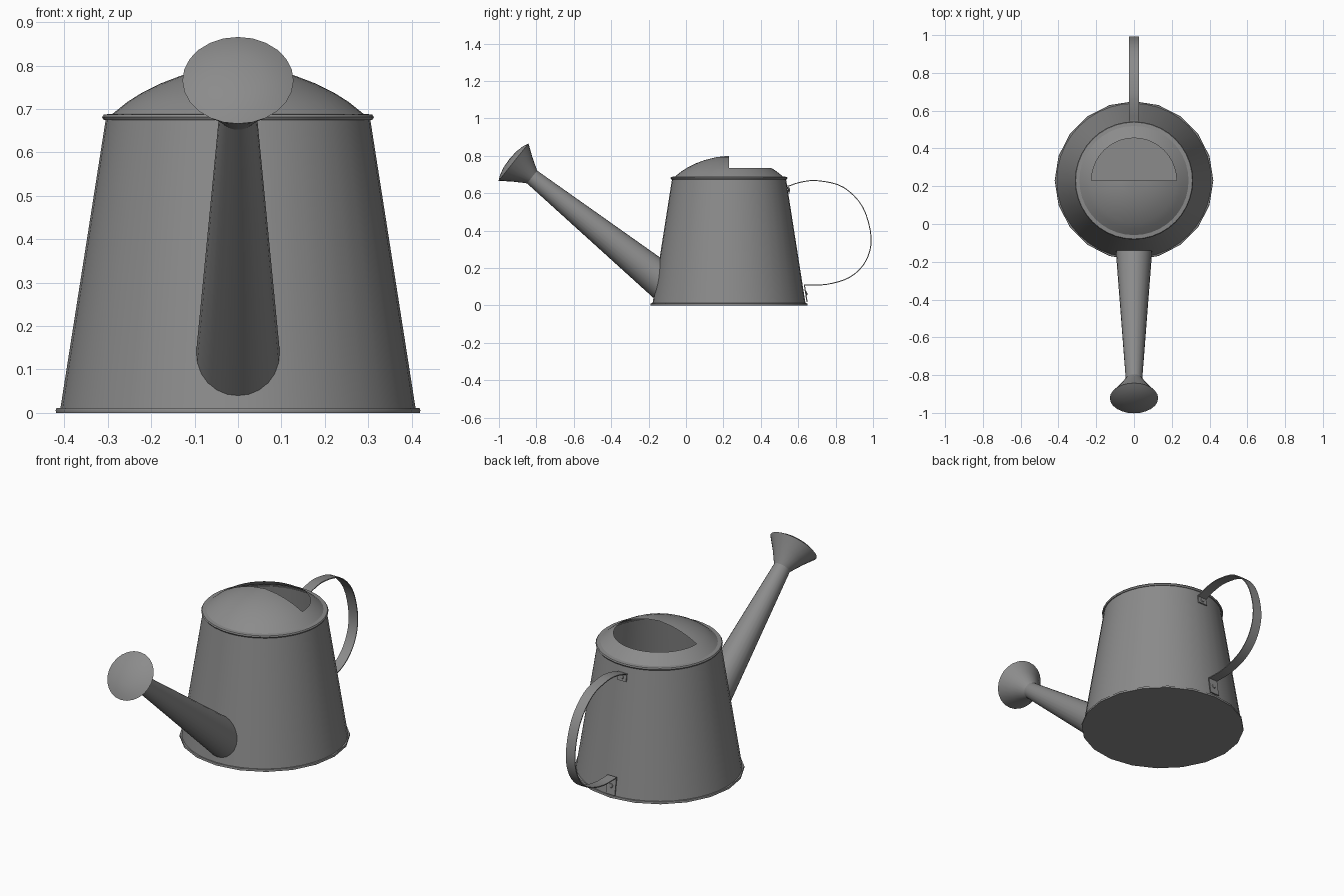
import bpy, bmesh, math
from mathutils import Vector, Matrix

cube = bpy.data.objects.get("Cube")
if cube:
    bpy.data.objects.remove(cube)

metal = bpy.data.materials.new("grey_metal")
metal.use_nodes = True
GREY = (0.26, 0.26, 0.26, 1)
metal.diffuse_color = GREY
metal.node_tree.nodes["Principled BSDF"].inputs["Base Color"].default_value = GREY

CY = 0.23                                   # can axis
BASE_R, TOP_R, TOP_Z = 0.41, 0.304, 0.68
SLOPE = (BASE_R - TOP_R) / TOP_Z


def finish(name, bm, matrix=Matrix(), angle=35):
    bmesh.ops.remove_doubles(bm, verts=bm.verts, dist=1e-5)
    bmesh.ops.recalc_face_normals(bm, faces=bm.faces)
    mesh = bpy.data.meshes.new(name)
    bm.to_mesh(mesh)
    bm.free()
    mesh.transform(matrix)
    mesh.materials.append(metal)
    obj = bpy.data.objects.new(name, mesh)
    bpy.context.collection.objects.link(obj)
    bpy.ops.object.select_all(action="DESELECT")
    obj.select_set(True)
    bpy.context.view_layer.objects.active = obj
    bpy.ops.object.shade_smooth_by_angle(angle=math.radians(angle))
    return obj


def lathe(profile, sides):
    """Revolve (radius, height) points around z."""
    bm = bmesh.new()
    rings = []
    for r, z in profile:
        rings.append([bm.verts.new((r * math.cos(a), r * math.sin(a), z))
                      for a in (math.tau * i / sides for i in range(sides))])
    for low, high in zip(rings, rings[1:]):
        for i in range(sides):
            j = (i + 1) % sides
            bm.faces.new((low[i], low[j], high[j], high[i]))
    bmesh.ops.dissolve_degenerate(bm, dist=1e-6, edges=bm.edges)
    return bm


on_axis = Matrix.Translation((0, CY, 0))

# Can body, with a closed floor and folded rims
finish("body", lathe([(0, 0.004), (BASE_R, 0.004), (TOP_R, TOP_Z)], 40), on_axis)
finish("base_rim", lathe([(0, 0), (0.419, 0), (0.42, 0.006), (0.418, 0.011), (0.405, 0.012)], 20), on_axis)
finish("top_rim", lathe([(0.3, 0.674), (0.309, 0.674), (0.313, 0.681),
                         (0.309, 0.687), (0.288, 0.689)], 40), on_axis)

# Domed hood, with the back half of its crown cut away as the filling hole
hood = lathe([(0.29, 0.688), (0.255, 0.716), (0.225, 0.735), (0.18, 0.758),
              (0.13, 0.777), (0.07, 0.792), (0, 0.8)], 40)
crown = [f for f in hood.faces
         if f.calc_center_median().y > 0 and f.calc_center_median().z > 0.736]
bmesh.ops.delete(hood, geom=crown, context="FACES")
finish("hood", hood, on_axis)

# Spout: tapered tube whose lower end is trimmed to the can wall
root, neck = Vector((0, -0.16, 0.155)), Vector((0, -0.83, 0.692))
axis = (neck - root).normalized()
up = Vector((1, 0, 0)).cross(axis)


def depth(p):
    """Positive outside the can wall."""
    return math.hypot(p.x, p.y - CY) - (BASE_R - SLOPE * p.z)


spout = bmesh.new()
SIDES = 24
low, high = [], []
for i in range(SIDES):
    a = math.tau * i / SIDES
    ray = Vector((math.cos(a), 0, 0)) + up * math.sin(a)
    start, end = root - axis * 0.15 + ray * 0.104, neck + ray * 0.043
    t0, t1 = 0.0, 1.0
    for _ in range(20):
        mid = (t0 + t1) / 2
        if depth(start.lerp(end, mid)) > 0:
            t1 = mid
        else:
            t0 = mid
    low.append(spout.verts.new(start.lerp(end, t0)))
    high.append(spout.verts.new(end))
for i in range(SIDES):
    j = (i + 1) % SIDES
    spout.faces.new((low[i], low[j], high[j], high[i]))
finish("spout", spout)

# Sprinkler rose: flared cup with a gently domed face
rose = lathe([(0.042, -0.012), (0.049, 0), (0.085, 0.058), (0.128, 0.118),
              (0.1, 0.131), (0.055, 0.142), (0, 0.146)], SIDES)
turn = axis.to_track_quat("Z", "Y").to_matrix().to_4x4()
finish("rose", rose, Matrix.Translation(neck) @ turn)

# Handle: flat strap, its ends bent down against the wall as tabs
curve = bpy.data.curves.new("handle_path", "CURVE")
path = [(0.545, 0.637), (0.62, 0.66), (0.71, 0.666), (0.84, 0.632), (0.945, 0.525),
        (0.99, 0.36), (0.96, 0.235), (0.875, 0.15), (0.75, 0.112), (0.632, 0.11)]


def smooth(points, steps=4):
    """Catmull-Rom curve through the points."""
    pts = [Vector(p) for p in points]
    pts = [2 * pts[0] - pts[1]] + pts + [2 * pts[-1] - pts[-2]]
    out = []
    for a, b, c, d in zip(pts, pts[1:], pts[2:], pts[3:]):
        for s in range(steps):
            t = s / steps
            out.append(0.5 * (2 * b + (c - a) * t + (2 * a - 5 * b + 4 * c - d) * t * t
                              + (3 * b - a - 3 * c + d) * t ** 3))
    return out + [pts[-2]]


def strap(name, points, thickness=0.005, half=0.027):
    bm = bmesh.new()
    rows = []
    for k, p in enumerate(points):
        run = points[min(k + 1, len(points) - 1)] - points[max(k - 1, 0)]
        off = Vector((-run.y, run.x)).normalized() * thickness / 2
        rows.append([bm.verts.new((x, q.x, q.y)) for x, q in
                     ((-half, p - off), (half, p - off), (half, p + off), (-half, p + off))])
    for a, b in zip(rows, rows[1:]):
        for i in range(4):
            j = (i + 1) % 4
            bm.faces.new((a[i], a[j], b[j], b[i]))
    bm.faces.new(rows[0])
    bm.faces.new(rows[-1])
    finish(name, bm)


bpy.data.curves.remove(curve)
strap("handle", smooth(path))


# Tabs and rivets lying on the sloping back wall
def wall(z, gap):
    return Vector((CY + BASE_R - SLOPE * z + gap, z))


for name, top, bottom, gap in (("upper", 0.64, 0.598, 0.004), ("lower", 0.11, 0.018, 0.01)):
    strap(name + "_tab", [wall(top, gap), wall(bottom, gap)], 0.006)
    spot = wall((top + bottom) / 2, gap + 0.002)
    tilt = Vector((0, 1, SLOPE)).to_track_quat("Z", "Y").to_matrix().to_4x4()
    rivet = lathe([(0.012, 0), (0.01, 0.005), (0, 0.007)], 12)
    finish(name + "_rivet", rivet, Matrix.Translation((0, spot.x, spot.y)) @ tilt)
